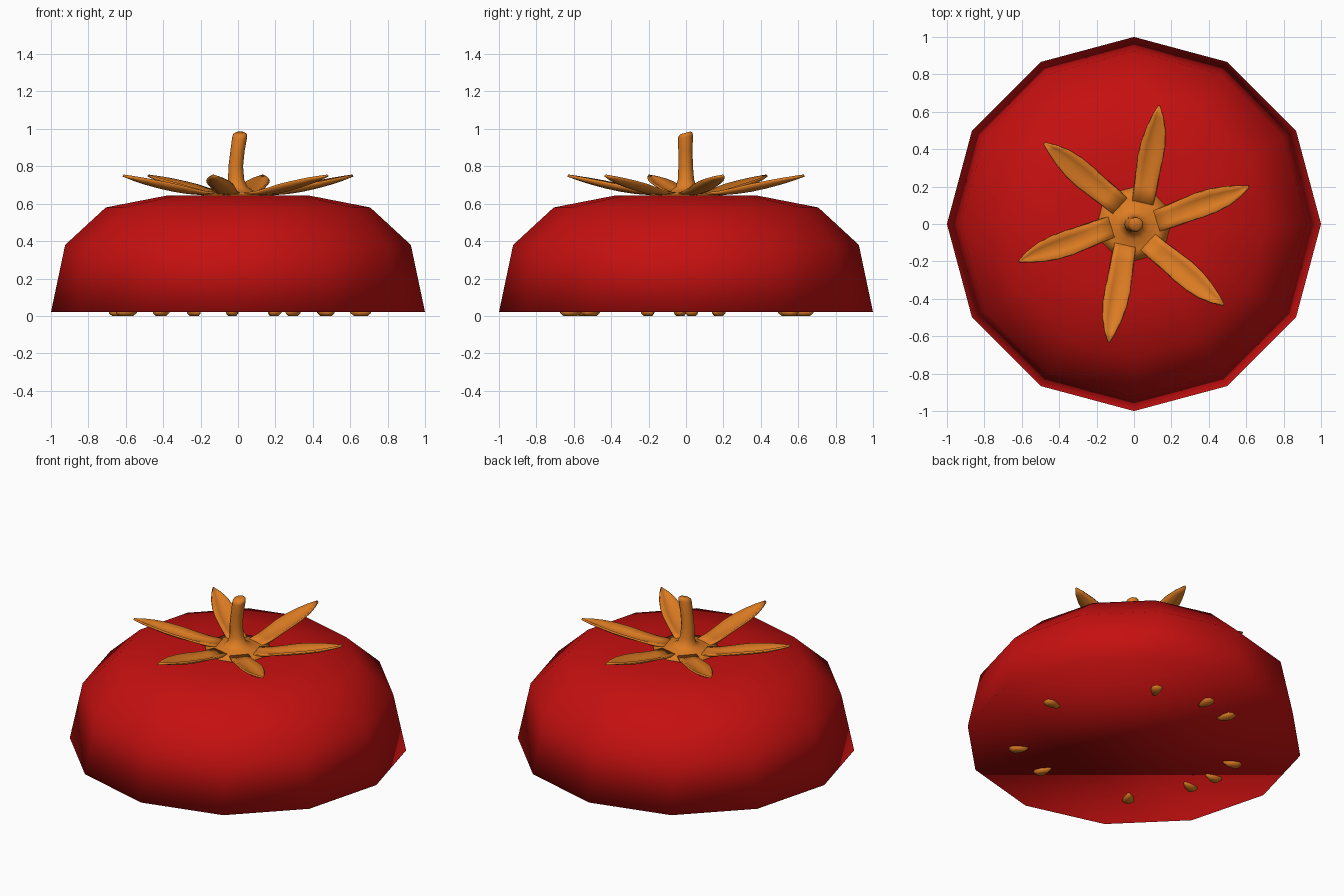
import bpy, bmesh, math
from mathutils import Matrix, Vector

if "Cube" in bpy.data.objects:
    bpy.data.objects.remove(bpy.data.objects["Cube"])


def material(name, rgb):
    m = bpy.data.materials.new(name)
    m.diffuse_color = (*rgb, 1)
    m.use_nodes = True
    m.node_tree.nodes["Principled BSDF"].inputs["Base Color"].default_value = m.diffuse_color
    return m


RED = material("tomato red", (0.56, 0.005, 0.005))
ORANGE = material("stem orange", (0.73, 0.205, 0.017))


def finish(bm, name, mat, smooth=True):
    bmesh.ops.recalc_face_normals(bm, faces=bm.faces)
    me = bpy.data.meshes.new(name)
    bm.to_mesh(me)
    bm.free()
    ob = bpy.data.objects.new(name, me)
    bpy.context.collection.objects.link(ob)
    me.materials.append(mat)
    for p in me.polygons:
        p.use_smooth = smooth
    return ob


def ring(bm, n, r, c, tilt=0.0):
    # tilt raises the ring towards +y
    out = []
    for i in range(n):
        a = 2 * math.pi * i / n
        out.append(bm.verts.new((c[0] + r * math.cos(a), c[1] + r * math.sin(a),
                                 c[2] + tilt * math.sin(a))))
    return out


def bridge(bm, a, b):
    n = len(a)
    for i in range(n):
        bm.faces.new((a[i], a[(i + 1) % n], b[(i + 1) % n], b[i]))


def lathe(name, mat, n, rows):
    bm = bmesh.new()
    rings = [ring(bm, n, r, c, t) for r, c, t in rows]
    for a, b in zip(rings, rings[1:]):
        bridge(bm, a, b)
    bm.faces.new(rings[0])
    bm.faces.new(rings[-1])
    return finish(bm, name, mat)


# Half fruit: twelve-sided, fully smooth over the cut rim
lathe("fruit_half", RED, 12, [(r, (0, 0, z), 0) for r, z in
                              ((1.0, 0.02), (0.924, 0.38), (0.707, 0.58), (0.383, 0.643))])

# Hub of the leaves flaring up into the bent stem
lathe("stem", ORANGE, 12, [
    (0.19, (0, 0, 0.635), 0), (0.197, (0, 0, 0.648), 0), (0.14, (0, 0, 0.657), 0),
    (0.085, (0, 0, 0.668), 0), (0.055, (-0.005, 0, 0.69), 0),
    (0.043, (-0.01, 0, 0.73), 0), (0.039, (-0.012, -0.002, 0.80), 0.001),
    (0.038, (-0.003, -0.003, 0.88), 0.003), (0.04, (0.009, -0.003, 0.955), 0.008),
    (0.038, (0.011, -0.003, 0.970), 0.010), (0.026, (0.012, -0.002, 0.979), 0.007)])

# Six curved, trough-shaped leaves: (radius, sideways centre, half width, height)
ROWS = ((0.12, -0.022, 0.058, 0.654), (0.20, -0.020, 0.060, 0.652),
        (0.28, -0.015, 0.062, 0.658), (0.36, -0.012, 0.066, 0.670),
        (0.44, -0.011, 0.063, 0.687), (0.52, -0.010, 0.050, 0.708),
        (0.59, -0.006, 0.028, 0.730), (0.645, 0.0, 0.003, 0.750))
for k in range(6):
    bm = bmesh.new()
    grid = []
    for r, c, w, z in ROWS:
        dip = 0.45 * w * min(1, max(0, (r - 0.12) / 0.2))
        grid.append([bm.verts.new((r, c + w * s, z + dip * s * s))
                     for s in (-1, -0.5, 0, 0.5, 1)])
    for a, b in zip(grid, grid[1:]):
        for j in range(4):
            bm.faces.new((a[j], b[j], b[j + 1], a[j + 1]))
    bmesh.ops.rotate(bm, verts=bm.verts, cent=(0, 0, 0),
                     matrix=Matrix.Rotation(math.radians(18 + 60 * k), 3, 'Z'))
    leaf = finish(bm, "leaf_%d" % (k + 1), ORANGE)
    mod = leaf.modifiers.new("thickness", 'SOLIDIFY')
    mod.thickness = 0.012
    mod.offset = 0

# Seeds on the cut face, pointing to the middle
SEEDS = ((0.66, 0.03), (0.29, 0.55), (-0.03, 0.63), (-0.23, 0.58), (0.47, -0.51),
         (0.19, -0.62), (-0.41, -0.54), (-0.60, -0.20), (-0.64, -0.03), (-0.62, 0.17))
SHAPE = ((-0.06, 0.008), (-0.01, 0.029), (0.03, 0.034), (0.05, 0.018),
         (0.05, -0.018), (0.03, -0.034), (-0.01, -0.029), (-0.06, -0.008))
for k, (x, y) in enumerate(SEEDS):
    bm = bmesh.new()
    rot = Matrix.Rotation(math.atan2(y, x), 3, 'Z')
    rings = [[bm.verts.new(rot @ Vector((p * s, q * s, z)) + Vector((x, y, 0)))
              for p, q in SHAPE] for s, z in ((1, 0.03), (1, 0.015), (0.65, 0.0))]
    for a, b in zip(rings, rings[1:]):
        bridge(bm, a, b)
    bm.faces.new(rings[0])
    bm.faces.new(rings[-1])
    finish(bm, "seed_%d" % (k + 1), ORANGE)
